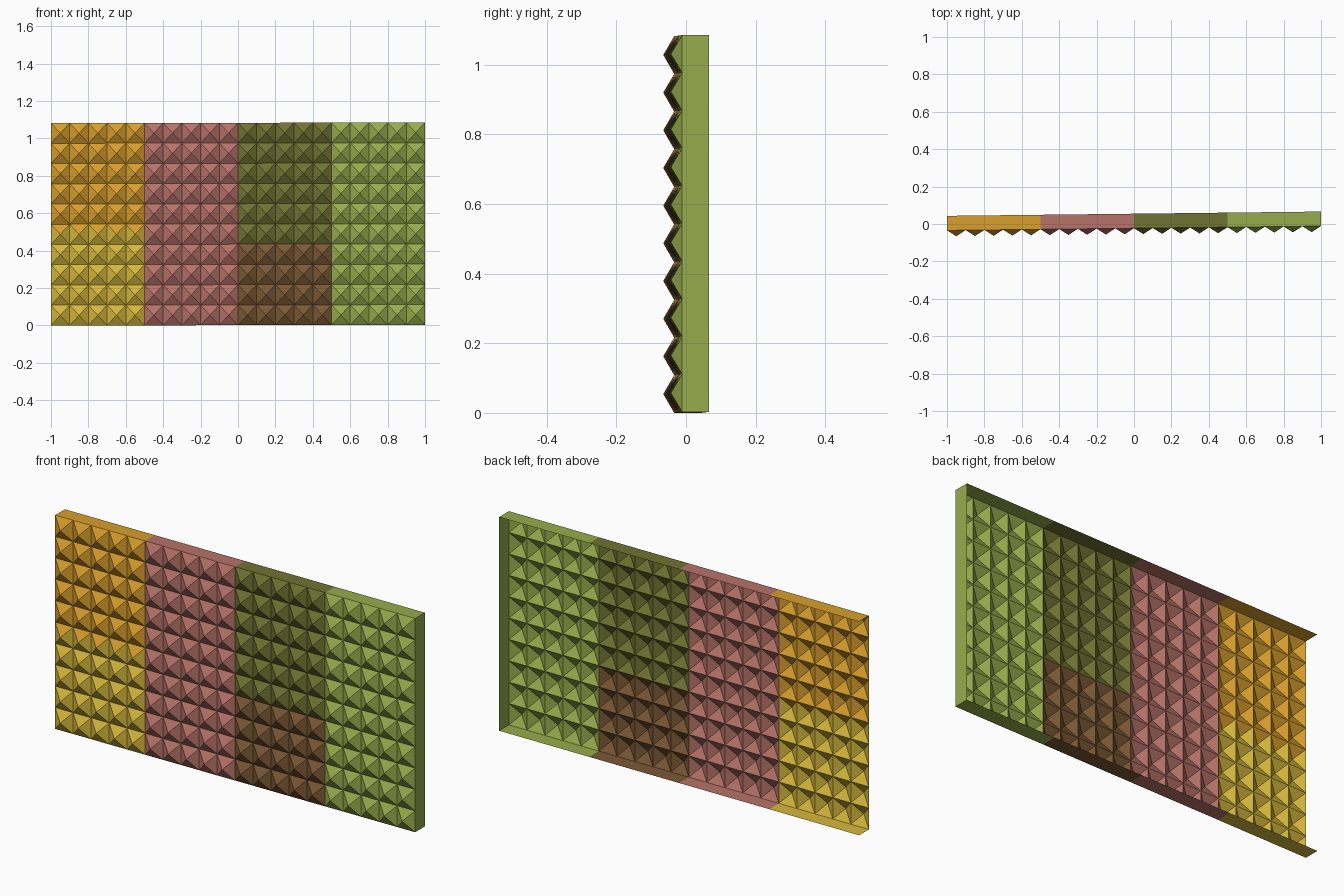
import bpy, bmesh

if "Cube" in bpy.data.objects:
    bpy.data.objects.remove(bpy.data.objects["Cube"])

COLS, ROWS = 20, 10
DX, DZ = 0.1, 0.1082
PEAK, DEPTH = -0.032, 0.0775     # stud height, rim depth
HEIGHT = ROWS * DZ


def linear(c):
    c /= 255
    return c / 12.92 if c <= 0.04045 else ((c + 0.055) / 1.055) ** 2.4


PALETTE = {
    "orange": (217, 159, 45), "yellow": (214, 184, 60), "dusty_pink": (182, 114, 104),
    "dark_olive": (113, 115, 50), "brown": (123, 88, 53), "leaf_green": (151, 172, 76),
}
NAMES = list(PALETTE)
MATS = []
for name, rgb in PALETTE.items():
    m = bpy.data.materials.new(name)
    m.diffuse_color = (*[linear(c) for c in rgb], 1)
    m.use_nodes = True
    m.node_tree.nodes["Principled BSDF"].inputs["Base Color"].default_value = m.diffuse_color
    MATS.append(m)


def colour(x, z):
    """Colour block by position on the panel."""
    if x < -0.5:
        n = "orange" if z > 0.5 else "yellow"
    elif x < 0:
        n = "dusty_pink"
    elif x < 0.5:
        n = "dark_olive" if z > 4 * DZ else "brown"
    else:
        n = "leaf_green"
    return NAMES.index(n)


def build(name, polys):
    bm = bmesh.new()
    for poly in polys:
        f = bm.faces.new([bm.verts.new(p) for p in poly])
        c = f.calc_center_median()
        f.material_index = colour(c.x, c.z)
    bmesh.ops.remove_doubles(bm, verts=bm.verts, dist=1e-4)
    # the whole panel stands slightly askew
    for v in bm.verts:
        v.co.y += 0.0115 * v.co.x - 0.0225
        v.co.z += 0.0015 * (v.co.x + 1)
    me = bpy.data.meshes.new(name)
    bm.to_mesh(me)
    bm.free()
    for m in MATS:
        me.materials.append(m)
    bpy.context.collection.objects.link(bpy.data.objects.new(name, me))


# studded sheet: a grid of hollow four-sided pyramids
studs = []
for i in range(COLS):
    for j in range(ROWS):
        x, z = -1 + i * DX, j * DZ
        ring = [(x, 0, z), (x + DX, 0, z), (x + DX, 0, z + DZ), (x, 0, z + DZ)]
        tip = (x + DX / 2, PEAK, z + DZ / 2)
        studs += [(ring[k], ring[(k + 1) % 4], tip) for k in range(4)]
build("studded_sheet", studs)

# rim: top and bottom flanges in colour blocks, and the right end flange
rim = []
for k in range(4):
    a, b = -1 + k * 0.5, -0.5 + k * 0.5
    rim.append([(a, 0, HEIGHT), (b, 0, HEIGHT), (b, DEPTH, HEIGHT), (a, DEPTH, HEIGHT)])
    rim.append([(a, DEPTH, 0), (b, DEPTH, 0), (b, 0, 0), (a, 0, 0)])
rim.append([(1, 0, 0), (1, DEPTH, 0), (1, DEPTH, HEIGHT), (1, 0, HEIGHT)])
build("rim_flanges", rim)
